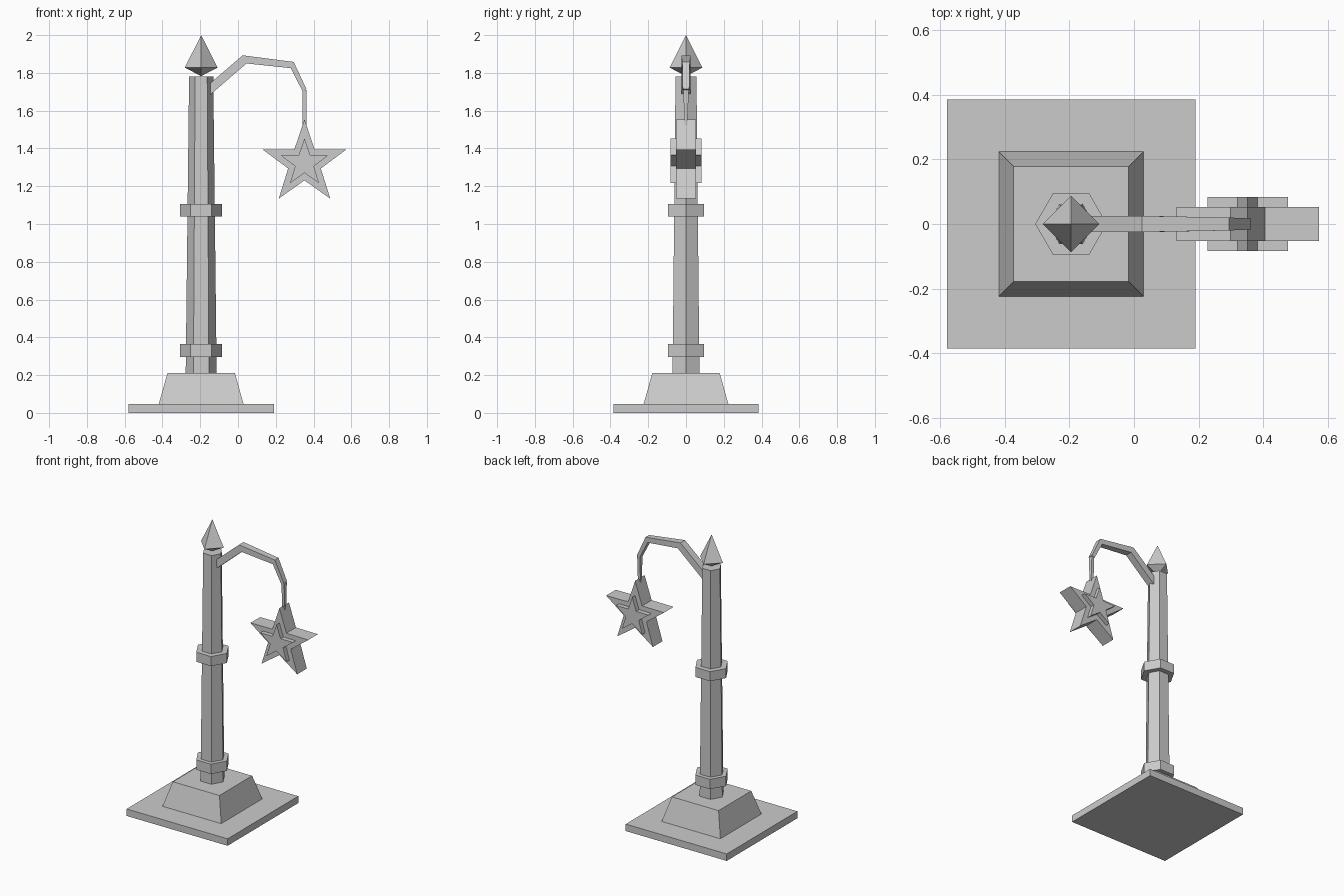
import bpy, bmesh, math
from mathutils import Vector

if "Cube" in bpy.data.objects:
    bpy.data.objects.remove(bpy.data.objects["Cube"])

POST_X = -0.195
STAR_X, STAR_Z = 0.352, 1.322

metal = bpy.data.materials.new("light_grey")
metal.diffuse_color = (0.6, 0.6, 0.6, 1)
metal.use_nodes = True
metal.node_tree.nodes["Principled BSDF"].inputs["Base Color"].default_value = metal.diffuse_color


def loft(name, rings, point_ends=False):
    """Skin a list of equal-sized rings; close both ends with a cap or a point."""
    bm = bmesh.new()
    loops = [[bm.verts.new(p) for p in ring] for ring in rings]
    n = len(rings[0])
    for a, b in zip(loops, loops[1:]):
        for i in range(n):
            j = (i + 1) % n
            bm.faces.new((a[i], a[j], b[j], b[i]))
    bm.faces.new(loops[0][::-1])
    bm.faces.new(loops[-1])
    if point_ends:
        bmesh.ops.remove_doubles(bm, verts=bm.verts, dist=1e-5)
    bmesh.ops.recalc_face_normals(bm, faces=bm.faces)
    mesh = bpy.data.meshes.new(name)
    bm.to_mesh(mesh)
    bm.free()
    mesh.materials.append(metal)
    obj = bpy.data.objects.new(name, mesh)
    bpy.context.collection.objects.link(obj)
    return obj


def ring(r, z, sides, turn=0.0):
    """Horizontal polygon around the post axis."""
    return [(POST_X + r * math.cos(turn + math.tau * i / sides),
             r * math.sin(turn + math.tau * i / sides), z) for i in range(sides)]


def square(half, z):
    return ring(half * math.sqrt(2), z, 4, math.pi / 4)


def star(name, outer, inner, half_depth):
    """Five-pointed star extruded front to back."""
    def outline(y):
        pts = []
        for i in range(10):
            r, a = (inner if i % 2 else outer), math.pi / 2 + math.pi * i / 5
            pts.append((STAR_X + r * math.cos(a), y, STAR_Z + r * math.sin(a)))
        return pts
    return loft(name, [outline(-half_depth), outline(half_depth)])


# Stepped base
loft("base_plate", [square(0.385, 0), square(0.385, 0.048)])
loft("plinth", [square(0.224, 0.048), square(0.178, 0.212)])

# Tapered six-sided post with two collars
loft("post", [ring(0.082, 0.212, 6), ring(0.064, 1.78, 6)])
for name, z0, z1 in (("lower_collar", 0.296, 0.364), ("upper_collar", 1.04, 1.106)):
    loft(name, [ring(0.111, z0, 6), ring(0.111, z1, 6)])

# Pointed finial
loft("finial", [ring(1e-6, 1.783, 4), ring(0.087, 1.828, 4), ring(1e-6, 2.0, 4)])

# Bent arm: (upper x, upper z, lower x, lower z, half width)
arm = [(-0.165, 1.73, -0.165, 1.668, 0.025),
       (0.025, 1.893, 0.045, 1.85, 0.025),
       (0.295, 1.858, 0.28, 1.825, 0.02),
       (0.362, 1.715, 0.342, 1.702, 0.017)]
loft("arm", [[(ux, -w, uz), (ux, w, uz), (lx, w, lz), (lx, -w, lz)]
             for ux, uz, lx, lz, w in arm])

# Hanging rod from the arm tip to the star
loft("hanger", [[(STAR_X + sx * 0.01, sy * w, z)
                 for sx, sy in ((-1, -1), (1, -1), (1, 1), (-1, 1))]
                for z, w in ((1.71, 0.015), (1.51, 0.006))])

# Star lantern with a smaller raised star on both faces
star("star_body", 0.232, 0.091, 0.052)
star("star_inset", 0.131, 0.052, 0.083)
